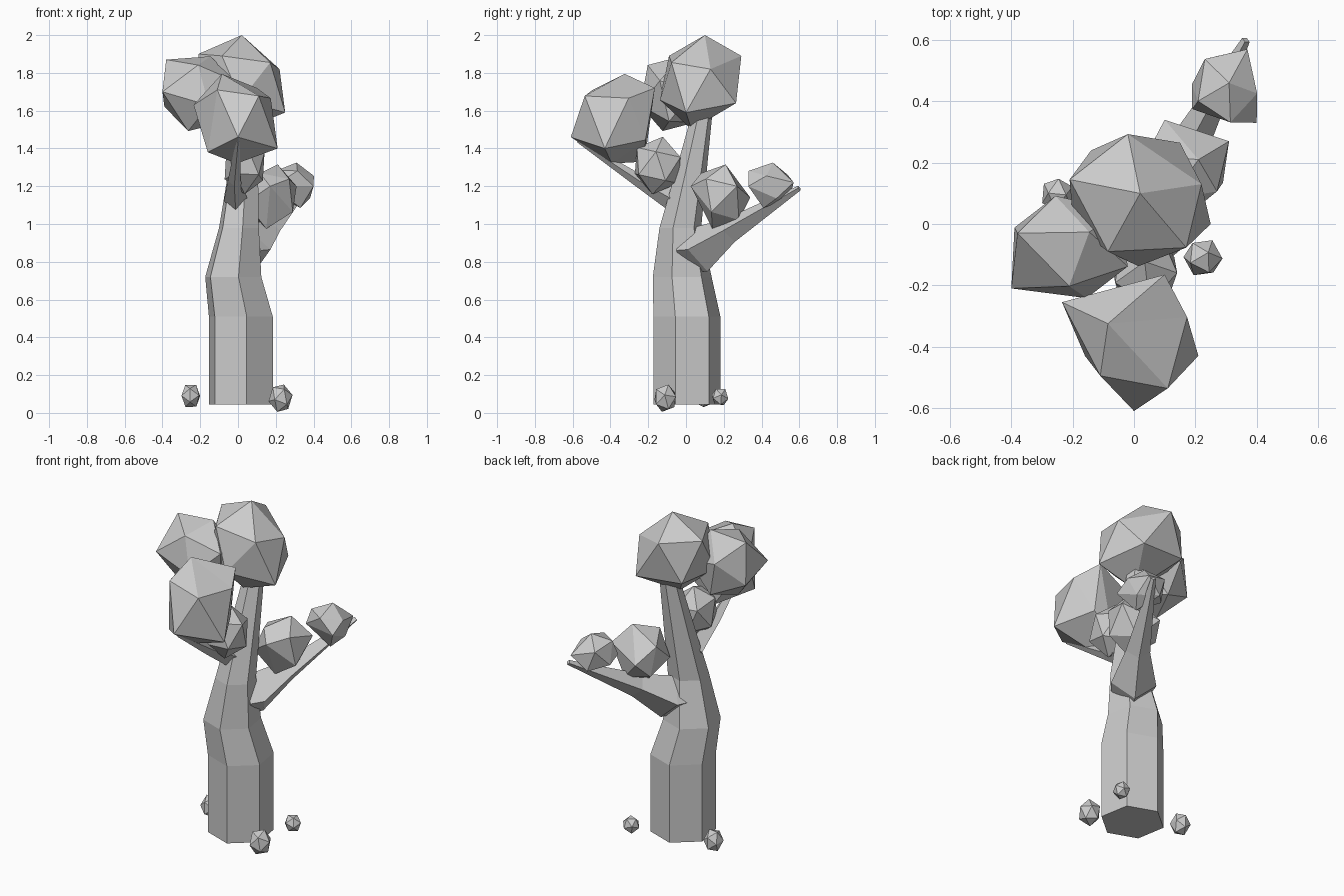
import bpy, bmesh
from math import cos, sin, tau, radians
from mathutils import Vector, Matrix

if "Cube" in bpy.data.objects:
    bpy.data.objects.remove(bpy.data.objects["Cube"])


def make_object(name, bm):
    bmesh.ops.recalc_face_normals(bm, faces=bm.faces)
    mesh = bpy.data.meshes.new(name)
    bm.to_mesh(mesh)
    bm.free()
    obj = bpy.data.objects.new(name, mesh)
    bpy.context.collection.objects.link(obj)
    return obj


def tube(name, rings, sides, spin, flat=False):
    """Tapered limb through (centre, radius) rings; flat keeps rings level."""
    bm = bmesh.new()
    pts = [Vector(c) for c, _ in rings]
    loops = []
    for i, (c, r) in enumerate(rings):
        if flat:
            u, v = Vector((1, 0, 0)), Vector((0, 1, 0))
        else:
            d = (pts[min(i + 1, len(pts) - 1)] - pts[max(i - 1, 0)]).normalized()
            u = d.cross(Vector((0, 0, 1))).normalized()
            v = u.cross(d)
        angles = [radians(spin) + tau * k / sides for k in range(sides)]
        loops.append([bm.verts.new(pts[i] + r * (u * cos(a) + v * sin(a))) for a in angles])
    for a, b in zip(loops, loops[1:]):
        for k in range(sides):
            j = (k + 1) % sides
            bm.faces.new((a[k], a[j], b[j], b[k]))
    bm.faces.new(loops[0])
    bm.faces.new(loops[-1])
    return make_object(name, bm)


def blob(name, centre, size, pole, hint, corners=()):
    """Icosahedron with one corner along pole and a neighbour toward hint.
    The nearest free corner is then pulled to each point in corners."""
    z = Vector(pole).normalized()
    x = Vector(hint)
    x = (x - z * x.dot(z)).normalized()
    y = z.cross(x)
    turn = Matrix((x, y, z)).transposed().to_4x4()
    bm = bmesh.new()
    bmesh.ops.create_icosphere(bm, subdivisions=1, radius=1,
                               matrix=Matrix.Translation(centre) @ Matrix.Diagonal((*size, 1)) @ turn)
    free = list(bm.verts)
    for c in map(Vector, corners):
        v = min(free, key=lambda w: (w.co - c).length)
        v.co = c
        free.remove(v)
    return make_object(name, bm)


# Leaning six-sided trunk
tube("trunk", [((.015, .005, .045), .18), ((.015, .005, .51), .18),
               ((-.025, -.02, .72), .158), ((.005, -.03, .98), .112),
               ((.05, .085, 1.58), .055)], 6, 40, flat=True)

# Branches
tube("back_branch", [((.025, .0, .86), .11), ((.065, .075, .865), .125),
                     ((.165, .23, .965), .068), ((.365, .60, 1.19), .014)], 4, 0)
tube("front_branch", [((-.01, -.05, 1.12), .065), ((-.02, -.25, 1.23), .034),
                      ((0, -.57, 1.44), .01)], 4, 0)

# Leaf clumps
blob("top_leaves", (.02, .08, 1.75), (.245, .235, .25), (.035, .02, .25),
     (cos(radians(21)), sin(radians(21)), .4),
     [(.02, .1, 2), (-.21, .145, 1.9), (-.02, .293, 1.89), (.22, .13, 1.82),
      (-.085, -.09, 1.89), (.25, .0, 1.59), (.02, .03, 1.5), (.15, .265, 1.64), (-.14, .24, 1.66)])
blob("front_leaves", (-.01, -.38, 1.56), (.22, .23, .24), (.01, -.23, -.1), (-.12, -.1, .14),
     [(0, -.61, 1.46), (-.11, -.495, 1.71), (.21, -.43, 1.4), (-.085, -.325, 1.795),
      (-.235, -.255, 1.63), (.1, -.165, 1.72), (-.03, -.22, 1.33), (-.16, -.43, 1.38)])
blob("left_leaves", (-.205, -.075, 1.69), (.21, .18, .215), (-.18, .02, .17), (-.2, -.16, 0),
     [(-.38, -.03, 1.87), (-.4, -.21, 1.7)])
blob("inner_leaves", (.035, -.15, 1.31), (.12, .14, .155), (.0, .03, .15), (.02, -.14, .03))
blob("lower_leaves", (.165, .18, 1.145), (.15, .165, .17), (.02, .06, .17), (.13, .09, .05),
     [(.21, .21, 1.315), (.31, .27, 1.2), (.1, .34, 1.14), (.15, .14, .975), (.17, .025, 1.2)])
blob("tip_leaves", (.295, .44, 1.21), (.115, .135, .125), (.015, .02, .12), (.075, .13, .06),
     [(.31, .46, 1.325), (.37, .57, 1.22), (.40, .33, 1.2), (.19, .375, 1.2), (.33, .41, 1.085)])

# Pebbles around the base
blob("right_pebble", (.225, -.11, .078), (.065, .065, .078), (.02, .02, .07), (.06, 0, .02))
blob("left_pebble", (-.25, .095, .09), (.055, .06, .068), (.03, 0, .05), (.0, .05, .02))
blob("back_pebble", (.24, .18, .085), (.05, .048, .052), (.01, .03, .04), (.04, 0, 0))
